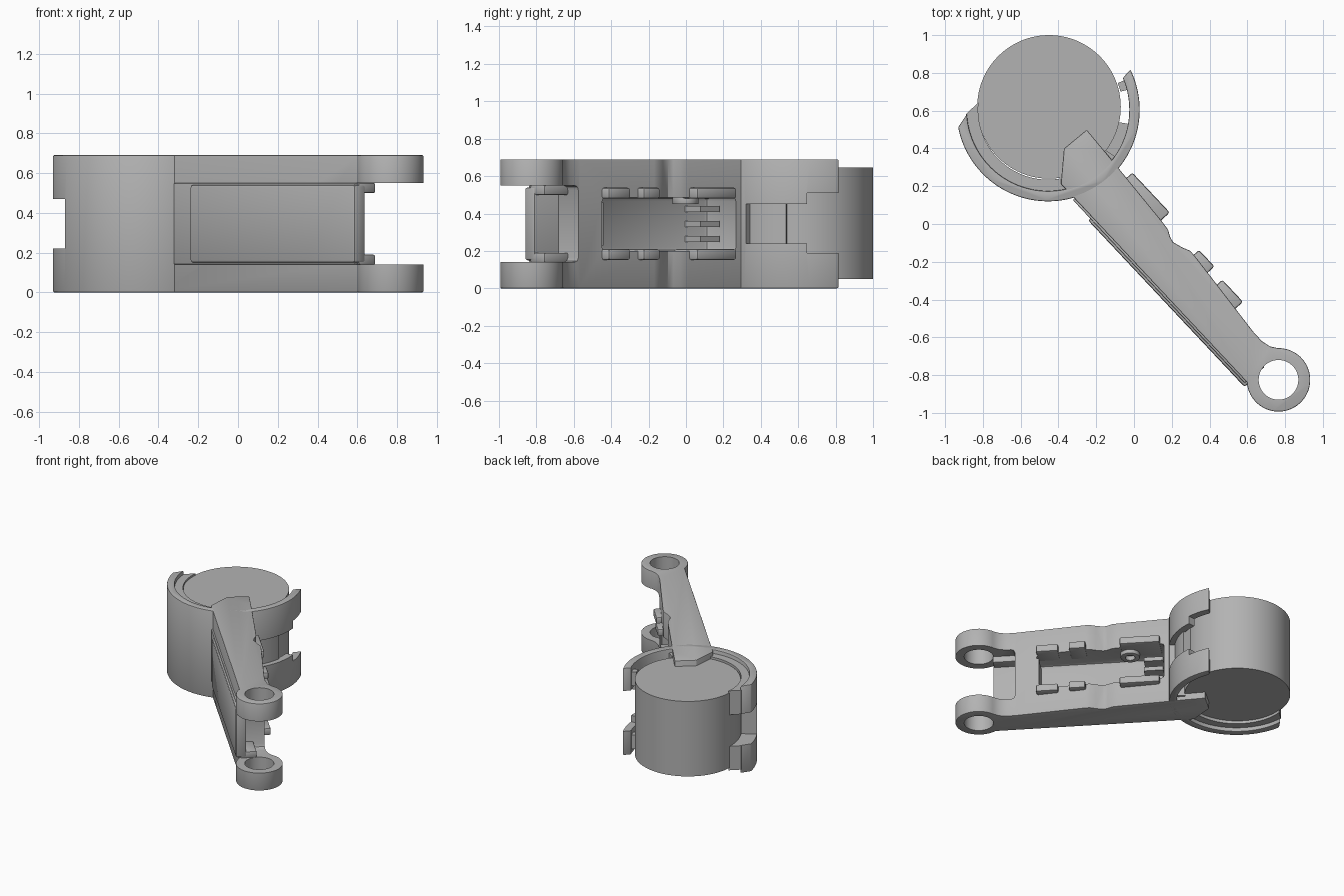
import bpy, bmesh, math
from mathutils import Matrix, Vector

cube = bpy.data.objects.get("Cube")
if cube:
    bpy.data.objects.remove(cube, do_unlink=True)

gray = bpy.data.materials.new("plain gray")
gray.use_nodes = True
gray.diffuse_color = (0.45, 0.45, 0.45, 1)
gray.node_tree.nodes["Principled BSDF"].inputs["Base Color"].default_value = (0.45, 0.45, 0.45, 1)

HEIGHT = 0.69
MID = HEIGHT / 2
# Arm frame: local x runs along the arm to the eyes, local y points to the open side
ARM = Matrix.Translation((0.765, -0.825, 0)) @ Matrix.Rotation(math.radians(-46.8), 4, 'Z')
# Clamp frame: on the axis of the ring
RING = Matrix.Translation((-0.455, 0.605, 0))


def prism(name, outline, z0, z1, frame, bevel=0):
    """Extrude a flat outline from z0 to z1."""
    bm = bmesh.new()
    base = bm.faces.new([bm.verts.new((x, y, z0)) for x, y in outline])
    top = bmesh.ops.extrude_face_region(bm, geom=[base])["geom"]
    moved = [v for v in top if isinstance(v, bmesh.types.BMVert)]
    bmesh.ops.translate(bm, verts=moved, vec=(0, 0, z1 - z0))
    bmesh.ops.recalc_face_normals(bm, faces=bm.faces)
    mesh = bpy.data.meshes.new(name)
    bm.to_mesh(mesh)
    bm.free()
    mesh.materials.append(gray)
    ob = bpy.data.objects.new(name, mesh)
    bpy.context.collection.objects.link(ob)
    ob.matrix_world = frame
    if bevel:
        add_bevel(ob, bevel)
    return ob


def add_bevel(ob, width):
    mod = ob.modifiers.new("soft_edges", 'BEVEL')
    mod.width = width
    mod.segments = 2
    mod.limit_method = 'ANGLE'
    mod.angle_limit = math.radians(40)
    apply(ob, mod)


def apply(ob, mod):
    activate(ob)
    bpy.ops.object.modifier_apply(modifier=mod.name)


def activate(ob):
    bpy.ops.object.select_all(action='DESELECT')
    ob.select_set(True)
    bpy.context.view_layer.objects.active = ob


def arc(r, a0, a1, n=24, c=(0, 0)):
    steps = [math.radians(a0 + (a1 - a0) * i / n) for i in range(n + 1)]
    return [(c[0] + r * math.cos(a), c[1] + r * math.sin(a)) for a in steps]


def disc(r, c=(0, 0), n=64):
    return arc(r, 0, 360, n, c)[:-1]


def sector(ri, ro, a0, a1, n=40, skew0=0, skew1=0):
    return arc(ro, a0, a1, n) + arc(ri, a1 + skew1, a0 + skew0, n)


def rect(u0, u1, n0, n1):
    return [(u0, n0), (u1, n0), (u1, n1), (u0, n1)]


def cut(ob, *cutters):
    for c in cutters:
        c.hide_render = True
        mod = ob.modifiers.new("cut", 'BOOLEAN')
        mod.operation = 'DIFFERENCE'
        mod.solver = 'EXACT'
        mod.object = c
        apply(ob, mod)
        bpy.data.objects.remove(c, do_unlink=True)


# Held cylinder
prism("cylinder", disc(0.38, n=96), 0.05, 0.645, Matrix.Translation((-0.45, 0.62, 0)))

# Clamp ring with jaws at both ends
clamp = prism("clamp_ring", sector(0.43, 0.485, 191, 386, 80, -8, -3), 0, HEIGHT, RING, 0.01)
cut(clamp,
    prism("left_notch", sector(0.3, 0.6, 170, 211), 0.22, 0.47, RING),
    prism("right_notch", sector(0.3, 0.6, 351, 395), 0.24, 0.45, RING),
    prism("right_flare", sector(0.3, 0.6, 365, 395), 0.19, 0.51, RING),
    prism("bridge_recess", sector(0.445, 0.6, 324, 353), 0.24, 0.45, RING))

# Lower lining between the ring and the cylinder
lining = prism("clamp_lining", sector(0.37, 0.435, 183, 350, 60, -9), 0.03, HEIGHT - 0.03, RING)
cut(lining,
    prism("lining_notch", sector(0.3, 0.6, 160, 211), 0.22, 0.47, RING),
    prism("lining_top_gap", sector(0.3, 0.6, 325, 360), 0.5, 0.8, RING),
    prism("lining_bottom_gap", sector(0.3, 0.6, 325, 360), -0.1, 0.19, RING))

# Small catches inside the right jaws
for side, z0, z1 in (("upper", 0.54, 0.65), ("lower", 0.04, 0.15)):
    prism(side + "_jaw_catch", sector(0.395, 0.435, 14, 21, 6), z0, z1, RING)

# Arm: one profile that ends in a rounded eye
profile = [(-1.545, -0.13), (-1.67, 0.01), (-1.66, 0.166), (-1.504, 0.157),
           (-1.03, 0.124), (-0.98, 0.118), (-0.945, 0.1), (-0.914, 0.092),
           (-0.86, 0.108), (-0.82, 0.126), (-0.78, 0.126), (-0.28, 0.077),
           (-0.21, 0.076), (-0.16, 0.088)]
profile += arc(0.168, 138, -129, 48)
arm = prism("arm", profile, 0, HEIGHT, ARM, 0.006)
cut(arm,
    prism("eye_hole", disc(0.105), -0.1, 0.8, ARM),
    prism("fork_gap", rect(-0.27, 0.4, -0.4, 0.4), 0.14, 0.55, ARM, 0.025),
    prism("arm_pocket", rect(-1.36, -0.43, -0.08, 0.4), 0.2, 0.485, ARM, 0.02))

# Front cover and the thin plate under it
prism("cover_base", rect(-1.44, -0.11, -0.142, -0.1), 0.14, 0.55, ARM, 0.006)
prism("front_cover", rect(-1.305, -0.095, -0.157, -0.08), 0.15, 0.54, ARM, 0.012)

# Pocket fittings
for i, z in enumerate((0.265, 0.345, 0.425)):
    prism(f"pocket_rib_{i + 1}", rect(-1.34, -1.2, -0.09, 0.04), z - 0.016, z + 0.016, ARM)
prism("pocket_end_bar", rect(-0.445, -0.425, -0.09, 0.085), 0.23, 0.46, ARM)
boss = prism("pocket_boss", disc(0.07, (-1.1, 0.03), 32), 0.45, 0.5, ARM, 0.006)
cut(boss, prism("boss_hole", disc(0.035, (-1.1, 0.03), 32), 0.4, 0.49, ARM))

# Clips along the pocket and cheeks in the fork, mirrored top to bottom
for side, sign in (("upper", 1), ("lower", -1)):
    def mirrored(name, outline, near, far, bevel):
        z = sorted((MID + sign * near, MID + sign * far))
        prism(side + name, outline, z[0], z[1], ARM, bevel)
    for i, (u0, u1, out) in enumerate(((-1.33, -1.04, 0.187), (-0.79, -0.67, 0.164),
                                       (-0.59, -0.43, 0.146))):
        mirrored(f"_clip_{i + 1}", rect(u0, u1, 0, out), 0.135, 0.193, 0.012)
    mirrored("_fork_cheek", rect(-0.29, -0.1, -0.12, -0.005), 0.155, 0.206, 0.008)

for ob in bpy.context.scene.objects:
    if ob.type == 'MESH' and gray.name in ob.data.materials:
        activate(ob)
        bpy.ops.object.shade_smooth_by_angle(angle=math.radians(30))
